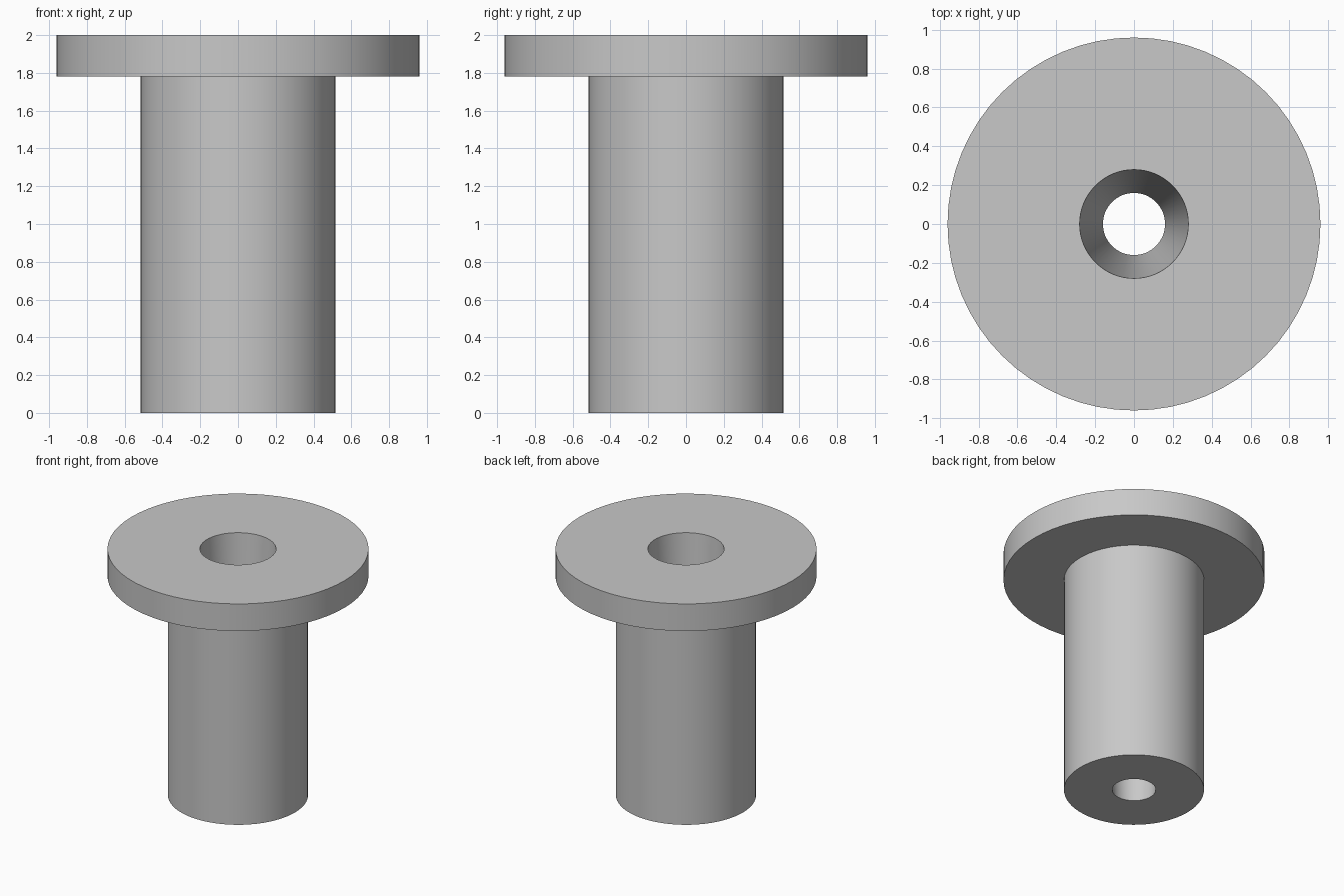
import bpy
import bmesh
import math

cube = bpy.data.objects.get("Cube")
if cube:
    bpy.data.objects.remove(cube, do_unlink=True)

SEGMENTS = 64

# Plain grey finish
grey = bpy.data.materials.new("light_grey")
grey.use_nodes = True
colour = (0.58, 0.58, 0.58, 1.0)
grey.diffuse_color = colour
grey.node_tree.nodes["Principled BSDF"].inputs["Base Color"].default_value = colour


def lathe(name, profile):
    """Spin a closed (radius, height) profile around the z axis."""
    bm = bmesh.new()
    verts = [bm.verts.new((r, 0, z)) for r, z in profile]
    edges = [bm.edges.new((a, b)) for a, b in zip(verts, verts[1:] + verts[:1])]
    bmesh.ops.spin(bm, geom=verts + edges, cent=(0, 0, 0), axis=(0, 0, 1),
                   angle=math.tau, steps=SEGMENTS, use_merge=True)
    bmesh.ops.remove_doubles(bm, verts=bm.verts, dist=0.0001)
    bmesh.ops.recalc_face_normals(bm, faces=bm.faces)
    mesh = bpy.data.meshes.new(name)
    bm.to_mesh(mesh)
    bm.free()
    mesh.materials.append(grey)
    obj = bpy.data.objects.new(name, mesh)
    bpy.context.collection.objects.link(obj)
    bpy.ops.object.select_all(action='DESELECT')
    obj.select_set(True)
    bpy.context.view_layer.objects.active = obj
    bpy.ops.object.shade_smooth_by_angle(angle=math.radians(30))
    return obj


# Flanged sleeve: bore tapers from the top opening down to the foot
lathe("flanged_bushing", [
    (0.16, 0.0),     # foot of bore
    (0.515, 0.0),    # foot of shank
    (0.515, 1.78),   # shank meets flange
    (0.96, 1.78),    # flange underside rim
    (0.96, 2.0),     # flange top rim
    (0.28, 2.0),     # top of bore
])
